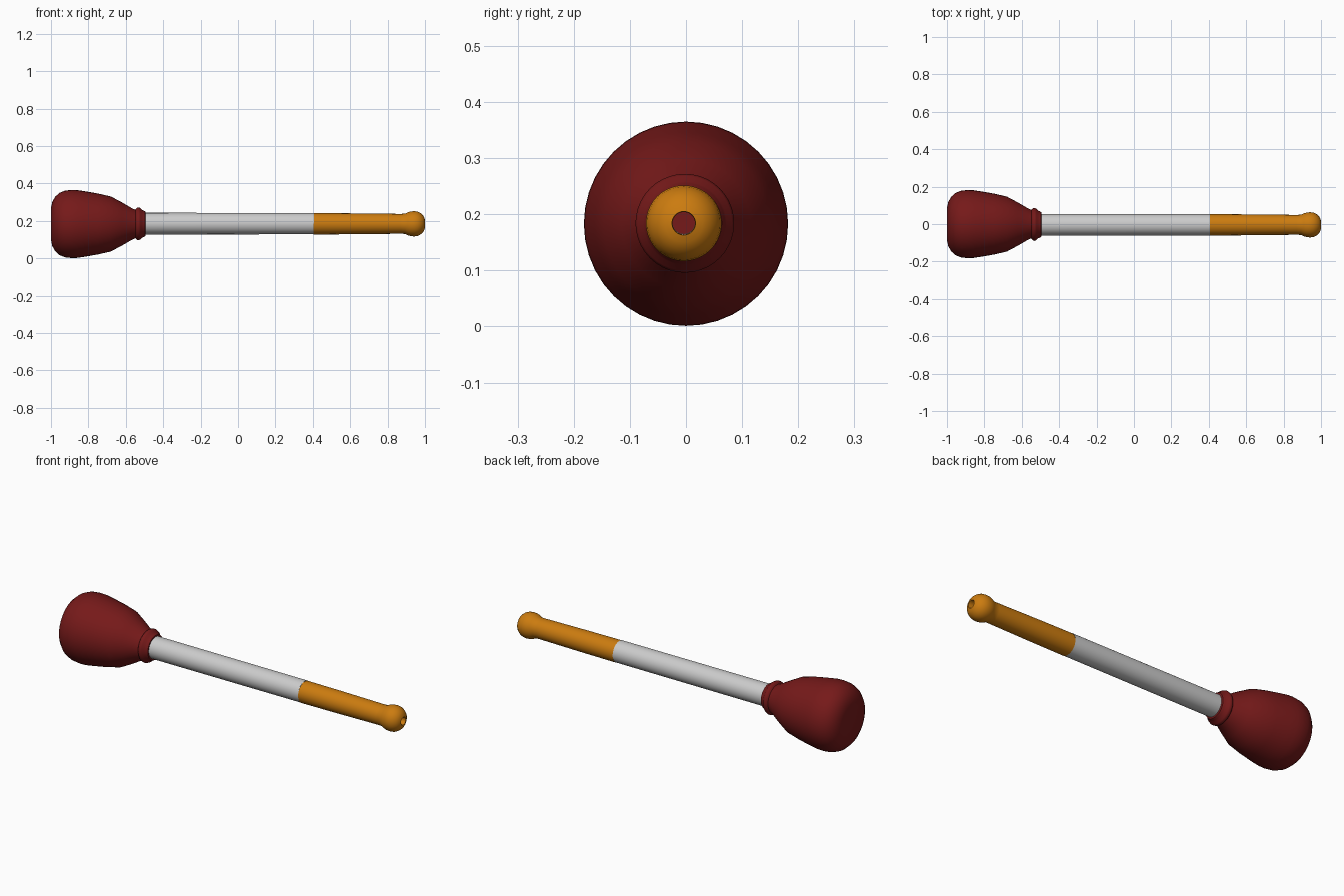
import bpy, bmesh
from math import cos, sin, tau, radians

if "Cube" in bpy.data.objects:
    bpy.data.objects.remove(bpy.data.objects["Cube"])

SIDES = 40


def material(name, color):
    m = bpy.data.materials.new(name)
    m.diffuse_color = color
    m.use_nodes = True
    m.node_tree.nodes["Principled BSDF"].inputs["Base Color"].default_value = m.diffuse_color
    return m


def lathe(name, profile, mat=None, y=0.0, z=0.183):
    """Revolve (x, radius) points around a line parallel to the x axis."""
    bm = bmesh.new()
    rings = []
    for x, r in profile:
        if r == 0:
            rings.append([bm.verts.new((x, y, z))] * SIDES)
        else:
            rings.append([bm.verts.new((x, y + r * cos(tau * i / SIDES), z + r * sin(tau * i / SIDES)))
                          for i in range(SIDES)])
    for a, b in zip(rings, rings[1:]):
        for i in range(SIDES):
            j = (i + 1) % SIDES
            bm.faces.new(dict.fromkeys((a[i], a[j], b[j], b[i])))
    bmesh.ops.recalc_face_normals(bm, faces=bm.faces)
    mesh = bpy.data.meshes.new(name)
    bm.to_mesh(mesh)
    bm.free()
    ob = bpy.data.objects.new(name, mesh)
    bpy.context.collection.objects.link(ob)
    if mat:
        mesh.materials.append(mat)
    bpy.context.view_layer.objects.active = ob
    ob.select_set(True)
    bpy.ops.object.shade_smooth_by_angle(angle=radians(40))
    ob.select_set(False)
    return ob


red = material("dark_red", (0.18, 0.01, 0.01, 1))
orange = material("orange", (0.6, 0.2, 0.005, 1))
white = material("light_grey", (0.6, 0.6, 0.6, 1))

# Bulbous rubber head with the rounded outer end
lathe("head", [(-1, 0), (-1, 0.085), (-0.993, 0.118), (-0.978, 0.145), (-0.955, 0.166),
               (-0.925, 0.178), (-0.89, 0.182), (-0.86, 0.181), (-0.82, 0.175), (-0.75, 0.163),
               (-0.68, 0.147), (-0.62, 0.115), (-0.565, 0.083), (-0.548, 0.076), (-0.54, 0.072)], red)

# Collar ring where the handle enters the head
lathe("collar", [(-0.555, 0.065), (-0.547, 0.078), (-0.54, 0.086), (-0.531, 0.088), (-0.522, 0.084),
                 (-0.513, 0.074), (-0.505, 0.071), (-0.496, 0.066), (-0.494, 0.05)], red, y=-0.002, z=0.184)

# Straight hollow handle
lathe("handle", [(0.405, 0.02), (-0.56, 0.02), (-0.56, 0.058), (0.405, 0.057)], white, y=-0.004, z=0.185)

# Grip with the ball end and the open bore
lathe("grip", [(0.405, 0.02), (0.405, 0.057), (0.6, 0.056), (0.87, 0.053), (0.893, 0.054),
               (0.908, 0.061), (0.925, 0.066), (0.943, 0.0675), (0.96, 0.065), (0.975, 0.058),
               (0.988, 0.047), (0.996, 0.034), (1.0, 0.021), (0.99, 0.02), (0.405, 0.02)],
      orange, y=-0.004, z=0.184)
